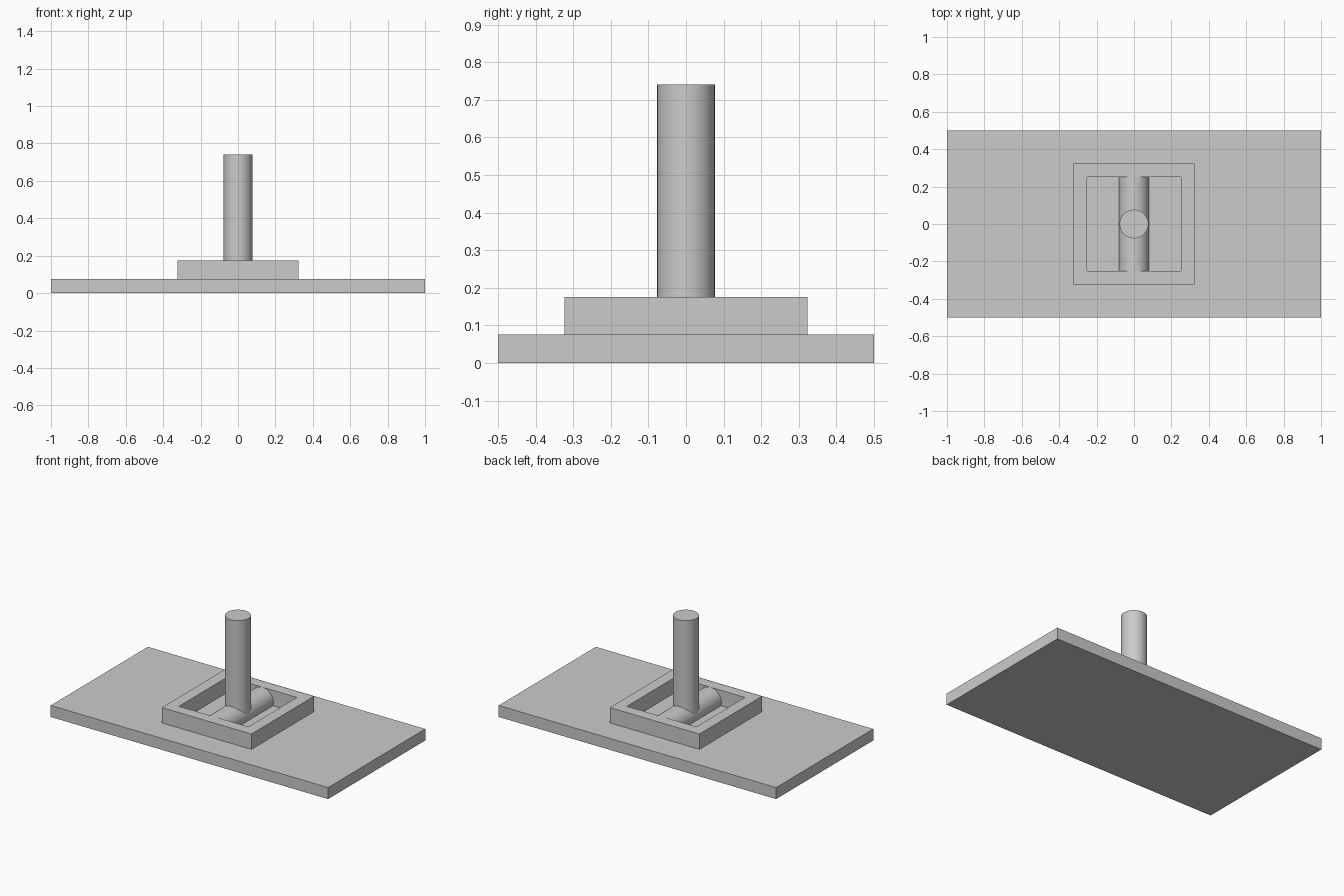
import bpy, bmesh
from math import radians

if "Cube" in bpy.data.objects:
    bpy.data.objects.remove(bpy.data.objects["Cube"])


def box(name, size, centre):
    bpy.ops.mesh.primitive_cube_add(size=1, location=centre)
    ob = bpy.context.object
    ob.name = name
    ob.scale = size
    bpy.ops.object.transform_apply(location=False, rotation=False, scale=True)
    return ob


def rod(name, radius, length, centre, rotation=(0, 0, 0)):
    bpy.ops.mesh.primitive_cylinder_add(vertices=32, radius=radius, depth=length,
                                        location=centre, rotation=rotation)
    ob = bpy.context.object
    ob.name = name
    bpy.ops.object.shade_smooth_by_angle(angle=radians(30))
    return ob


def square_frame(name, outer, inner, z0, z1):
    bm = bmesh.new()
    corners = [(-1, -1), (1, -1), (1, 1), (-1, 1)]
    # four corner loops: outer low, outer high, inner high, inner low
    loops = [[bm.verts.new((x * h, y * h, z)) for x, y in corners]
             for h, z in ((outer, z0), (outer, z1), (inner, z1), (inner, z0))]
    for a, b in zip(loops, loops[1:] + loops[:1]):
        for i in range(4):
            j = (i + 1) % 4
            bm.faces.new((a[i], a[j], b[j], b[i]))
    bmesh.ops.recalc_face_normals(bm, faces=bm.faces)
    me = bpy.data.meshes.new(name)
    bm.to_mesh(me)
    bm.free()
    ob = bpy.data.objects.new(name, me)
    bpy.context.collection.objects.link(ob)
    return ob


# Wall plate and raised square surround
box("base_plate", (2, 1, 0.075), (0, 0, 0.0375))
square_frame("surround_frame", 0.323, 0.25, 0.075, 0.175)

# Pivot barrel lying across the opening, flush with the frame top
rod("pivot_barrel", 0.08, 0.5, (0, 0, 0.095), (radians(90), 0, 0))

# Upright lever rising from the barrel
rod("lever", 0.077, 0.64, (0, 0, 0.42))
